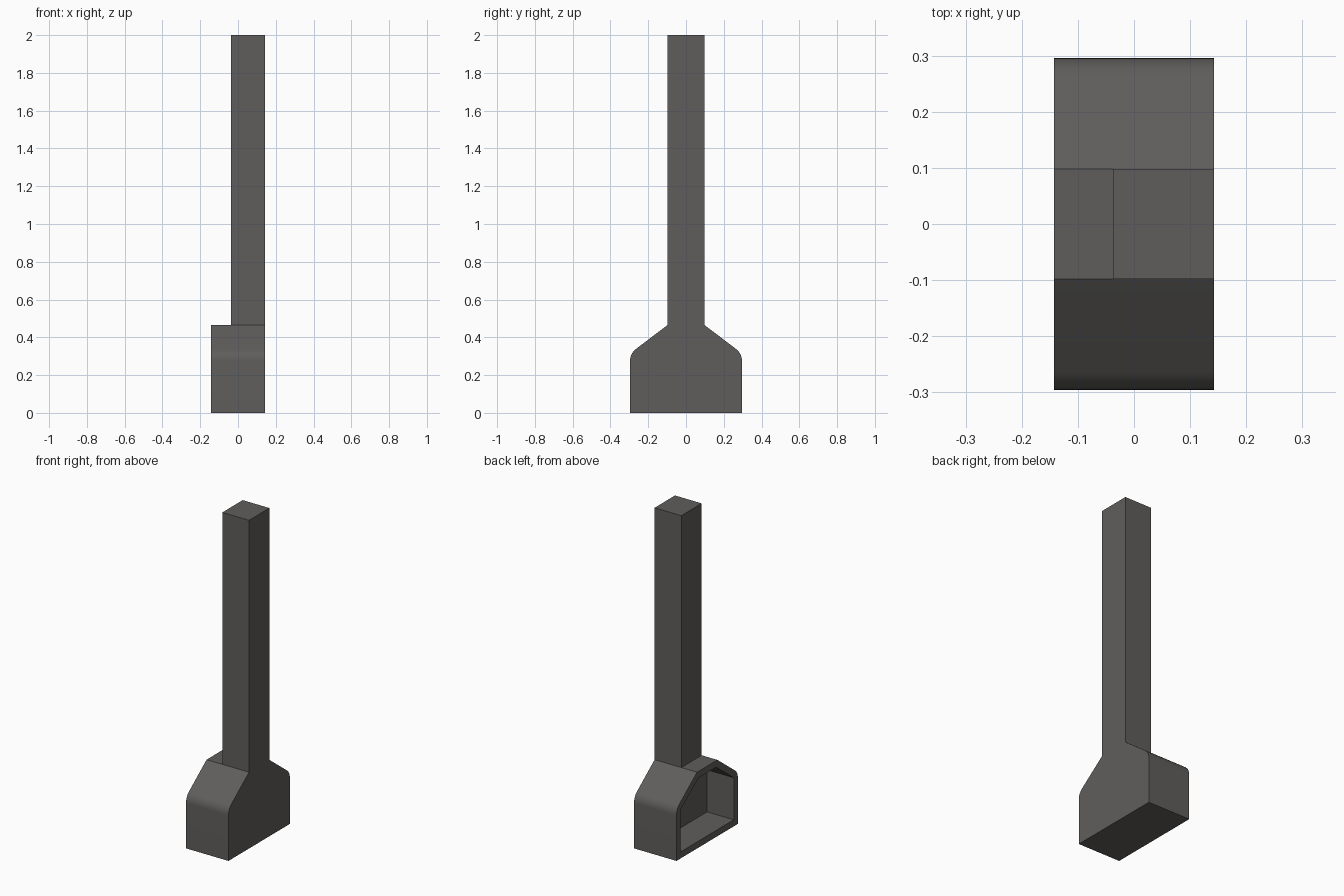
import bpy, bmesh
from mathutils import Vector

if "Cube" in bpy.data.objects:
    bpy.data.objects.remove(bpy.data.objects["Cube"])

mat = bpy.data.materials.new("dark warm grey")
mat.diffuse_color = (0.115, 0.111, 0.106, 1)
mat.use_nodes = True
mat.node_tree.nodes["Principled BSDF"].inputs["Base Color"].default_value = mat.diffuse_color

X0, X1 = -0.143, 0.143      # hearth depth
CHIM_X = -0.037             # chimney face on the opening side
W, N, SH = 0.296, 0.098, 0.465


def finish(bm, name):
    bmesh.ops.recalc_face_normals(bm, faces=bm.faces)
    me = bpy.data.meshes.new(name)
    bm.to_mesh(me)
    bm.free()
    me.materials.append(mat)
    ob = bpy.data.objects.new(name, me)
    bpy.context.collection.objects.link(ob)
    bpy.ops.object.select_all(action='DESELECT')
    ob.select_set(True)
    bpy.context.view_layer.objects.active = ob
    bpy.ops.object.shade_smooth_by_angle(angle=0.5)
    return ob


def mirrored(half):
    """Closed outline from its +y half, listed bottom to top."""
    return half + [(-y, z) for y, z in reversed(half)]


def tube(bm, outline, xa, xb):
    """Walls between two copies of the outline, capped at xb; returns open rim."""
    a = [bm.verts.new((xa, y, z)) for y, z in outline]
    b = [bm.verts.new((xb, y, z)) for y, z in outline]
    n = len(a)
    for i in range(n):
        j = (i + 1) % n
        bm.faces.new((a[i], a[j], b[j], b[i]))
    bm.faces.new(b)
    return [bm.edges.get((a[i], a[(i + 1) % n])) for i in range(n)]


# Outer hearth profile with rounded shoulders
p0, p1, p2 = Vector((W, 0.275)), Vector((W, 0.315)), Vector((0.264, 0.339))
shoulder = []
for i in range(7):
    t = i / 6
    p = p0 * (1 - t) ** 2 + p1 * 2 * t * (1 - t) + p2 * t * t
    shoulder.append((p.x, p.y))
outer = mirrored([(W, 0.0)] + shoulder + [(N, SH)])

# Firebox profile: same outline set in by the wall thickness
inner = mirrored([(0.256, 0.04), (0.256, 0.296), (0.085, 0.425)])

# Hearth with hollow firebox and front frame
bm = bmesh.new()
rim = tube(bm, outer, X0, X1) + tube(bm, inner, X0, X0 + 0.18)
bmesh.ops.triangle_fill(bm, edges=rim, use_beauty=True, normal=(-1, 0, 0))
finish(bm, "hearth")

# Chimney, flush with the back of the hearth
bm = bmesh.new()
bmesh.ops.create_cube(bm, size=1)
for v in bm.verts:
    v.co.x = X1 if v.co.x > 0 else CHIM_X
    v.co.y = N if v.co.y > 0 else -N
    v.co.z = 2.0 if v.co.z > 0 else SH
finish(bm, "chimney")
